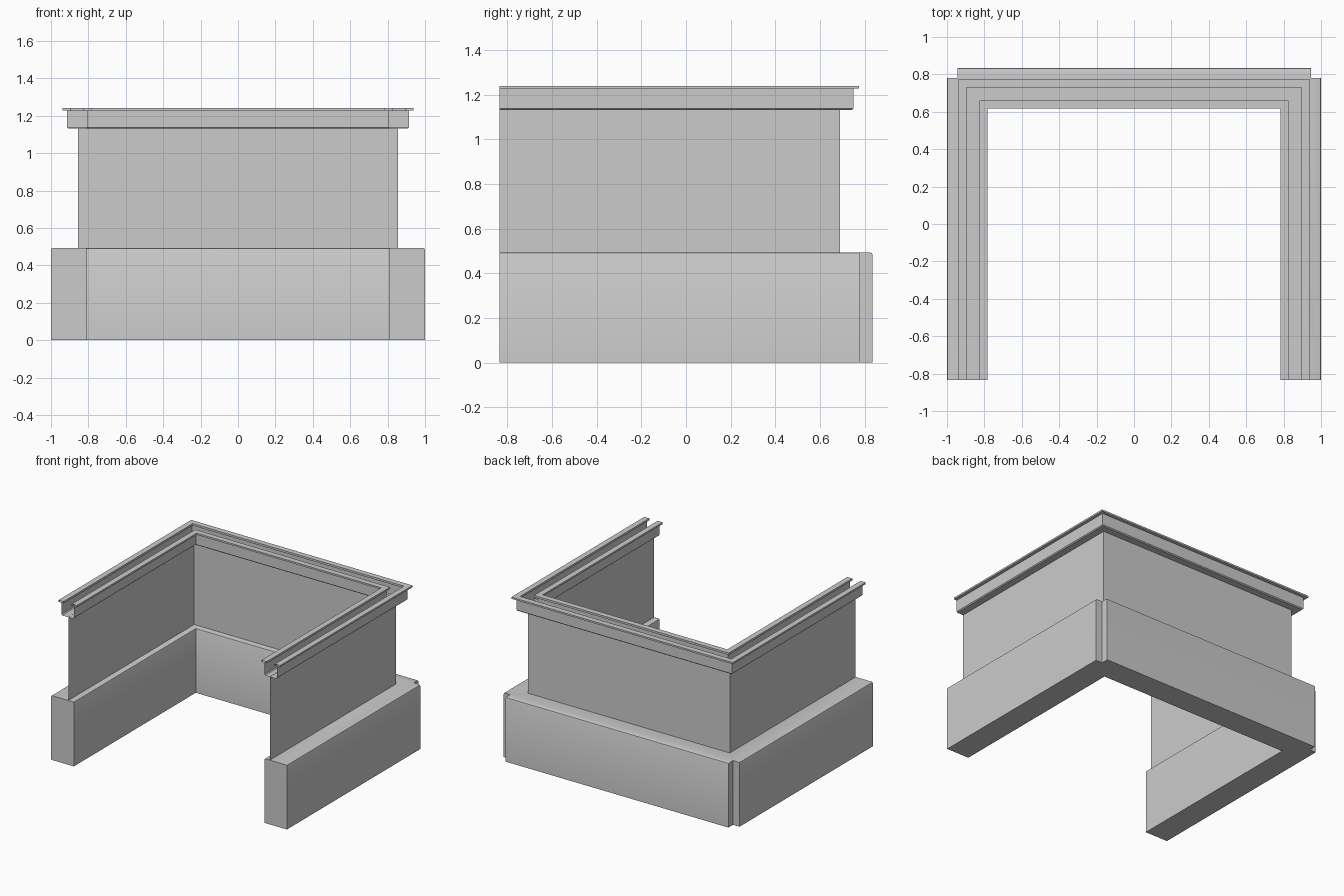
import bpy, bmesh, math

if "Cube" in bpy.data.objects:
    bpy.data.objects.remove(bpy.data.objects["Cube"])

FRONT = -0.835        # open ends of the U
WX, WY = 0.855, 0.69  # wall line that every profile is offset from


def finish(name, bm, smooth=False):
    mesh = bpy.data.meshes.new(name)
    bm.to_mesh(mesh)
    bm.free()
    obj = bpy.data.objects.new(name, mesh)
    bpy.context.collection.objects.link(obj)
    if smooth:
        bpy.context.view_layer.objects.active = obj
        obj.select_set(True)
        bpy.ops.object.shade_smooth_by_angle(angle=math.radians(40))
        obj.select_set(False)
    return obj


def u_path(d):
    x, y = WX + d, WY + d
    return [(-x, FRONT), (-x, y), (x, y), (x, FRONT)]


def sweep(name, profile):
    """Sweep an open (offset, height) profile round the mitred U path."""
    bm = bmesh.new()
    rows = [[bm.verts.new((x, y, z)) for x, y in u_path(d)] for d, z in profile]
    for a, b in zip(rows, rows[1:]):
        for i in range(3):
            bm.faces.new((a[i], a[i + 1], b[i + 1], b[i]))
    bmesh.ops.recalc_face_normals(bm, faces=bm.faces)
    return finish(name, bm)


# Solid base with notched back corners and softened top edges
half = [(0.808, FRONT), (1.0, FRONT), (1.0, 0.78), (0.945, 0.78), (0.945, 0.835)]
outline = half + [(-x, y) for x, y in reversed(half)] + [(-0.808, 0.643), (0.808, 0.643)]
bm = bmesh.new()
face = bm.faces.new([bm.verts.new((x, y, 0)) for x, y in outline])
top = bmesh.ops.extrude_face_region(bm, geom=[face])["geom"]
for v in top:
    if isinstance(v, bmesh.types.BMVert):
        v.co.z = 0.493
bmesh.ops.recalc_face_normals(bm, faces=bm.faces)
soft = [e for e in bm.edges
        if all(v.co.z > 0.4 for v in e.verts)
        and not all(v.co.y < FRONT + 0.01 for v in e.verts)
        and e.calc_length() > 0.1]
bmesh.ops.bevel(bm, geom=soft, offset=0.009, segments=2, profile=0.5, affect='EDGES')
finish("base", bm, smooth=True)

# Thin wall panel
sweep("wall_panel", [(0, 0.49), (0, 1.132)])

# Hollow channel rail with two raised lips and an open slot
c = 0.006
side = [(0.035, 1.225), (0.035, 1.24), (0.078, 1.24), (0.078, 1.227),
        (0.053, 1.227), (0.053, 1.138), (0.046, 1.131)]
rail = [(c - d, z) for d, z in side] + [(c + d, z) for d, z in reversed(side)]
sweep("top_rail", rail)
